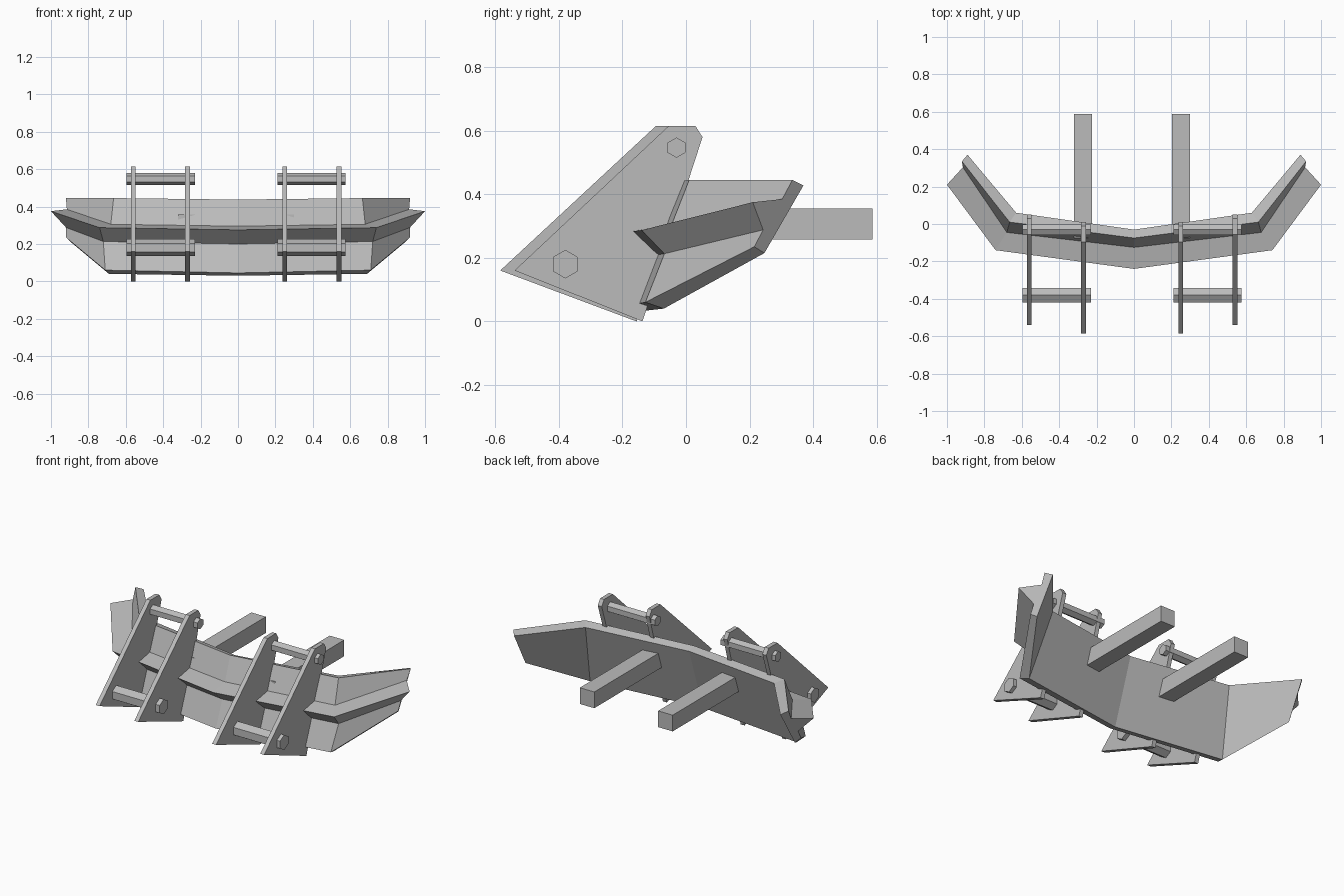
import bpy, bmesh
from math import radians, sin, cos

cube = bpy.data.objects.get("Cube")
if cube:
    bpy.data.objects.remove(cube)

# Single painted-steel colour
steel = bpy.data.materials.new("plain grey steel")
steel.use_nodes = True
GREY = (0.5, 0.5, 0.5, 1)
steel.diffuse_color = GREY
steel.node_tree.nodes["Principled BSDF"].inputs["Base Color"].default_value = GREY


def loft(name, sections):
    """Skin a row of matching closed sections and cap both ends."""
    bm = bmesh.new()
    rings = [[bm.verts.new(p) for p in s] for s in sections]
    n = len(rings[0])
    for a, b in zip(rings, rings[1:]):
        for i in range(n):
            j = (i + 1) % n
            bm.faces.new((a[i], a[j], b[j], b[i]))
    bm.faces.new(rings[0])
    bm.faces.new(rings[-1])
    bmesh.ops.recalc_face_normals(bm, faces=bm.faces)
    mesh = bpy.data.meshes.new(name)
    bm.to_mesh(mesh)
    bm.free()
    mesh.materials.append(steel)
    obj = bpy.data.objects.new(name, mesh)
    bpy.context.collection.objects.link(obj)
    return obj


def prism(name, outline, x0, x1):
    """Extrude a (y, z) outline along x."""
    return loft(name, [[(x, y, z) for y, z in outline] for x in (x0, x1)])


# Swept blade with a pointed rib: top back, top front, rib root, rib tip,
# lower rib root, bottom front, bottom back
middle = [(0, -.03, .42), (0, -.075, .437), (0, -.125, .295), (0, -.24, .275),
          (0, -.15, .2), (0, -.21, .045), (0, -.16, .03)]
bend = [(.63, .06, .43), (.665, .01, .445), (.68, -.045, .305), (.74, -.14, .287),
        (.72, -.068, .213), (.71, -.128, .06), (.69, -.07, .04)]
tip = [(.89, .37, .428), (.92, .335, .445), (.915, .303, .385), (1, .21, .375),
       (.92, .243, .288), (.92, .215, .235), (.9, .247, .215)]


def mirrored(section):
    return [(-x, y, z) for x, y, z in section]


loft("blade", [mirrored(tip), mirrored(bend), middle, bend, tip])

# Bracket plates, the inner ones standing further forward
outer = [(-.54, .16), (-.055, .615), (.03, .615), (.052, .58), (-.137, 0), (-.15, .005)]
inner = [(-.585, .16), (-.095, .615), (-.012, .615), (.01, .58), (-.155, 0), (-.17, .005)]
plates = [("right_outer_plate", -.56, outer), ("right_inner_plate", -.27, inner),
          ("left_inner_plate", .25, inner), ("left_outer_plate", .54, outer)]
for name, x, outline in plates:
    prism(name, outline, x - .013, x + .013)


# Hexagonal cross bars through each pair of plates
def hexagon(y, z, r):
    return [(y + r * sin(radians(60 * i)), z + r * cos(radians(60 * i))) for i in range(6)]


for side, x0, x1 in (("right", -.595, -.23), ("left", .21, .575)):
    prism(side + "_upper_bar", hexagon(-.03, .547, .032), x0, x1)
    prism(side + "_lower_bar", hexagon(-.38, .18, .045), x0, x1)

# Square push arms behind the blade
arm = [(-.075, .258), (.587, .258), (.587, .356), (-.075, .356)]
prism("right_push_arm", arm, -.322, -.225)
prism("left_push_arm", arm, .202, .299)
